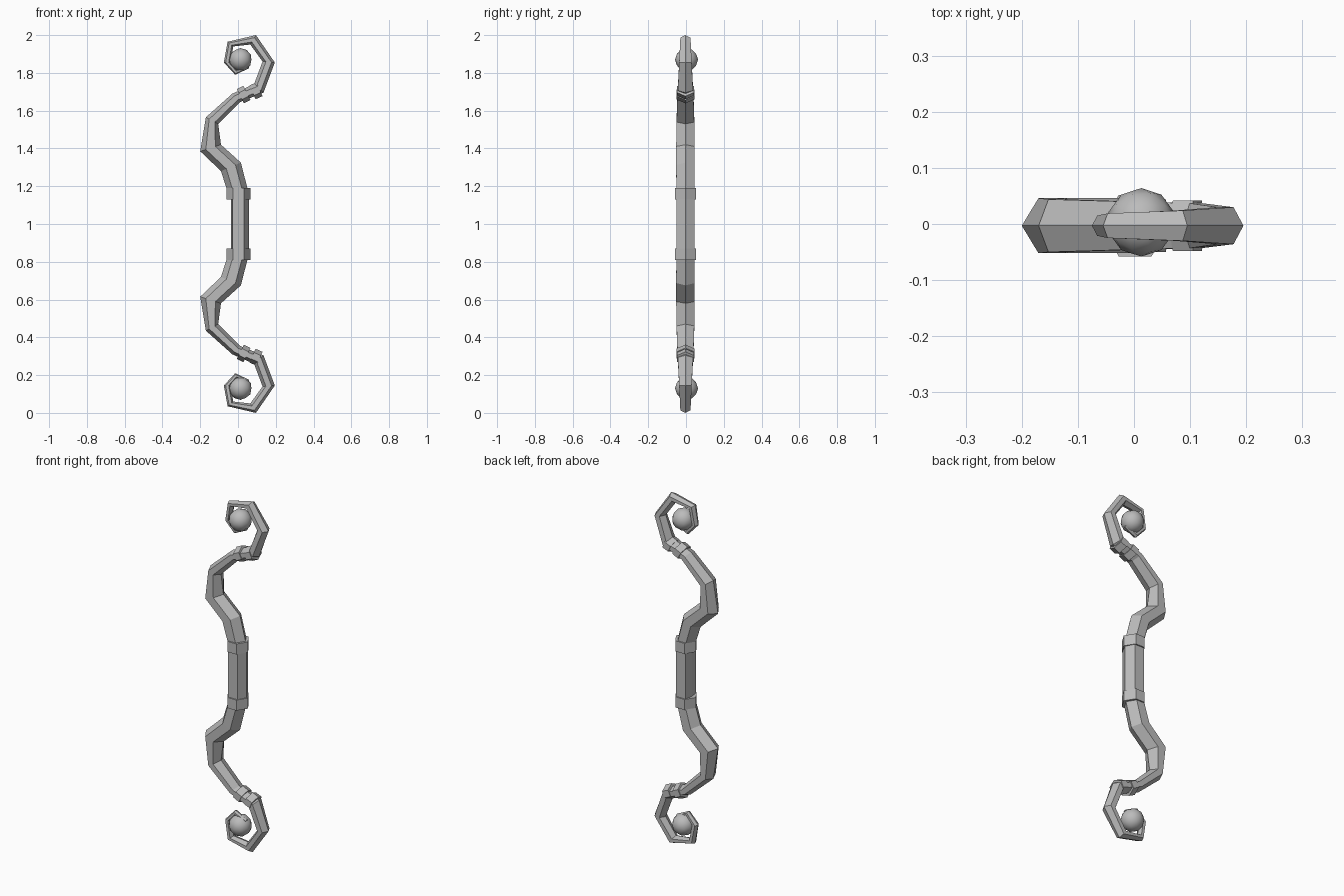
import bpy
import bmesh
from mathutils import Vector

default_cube = bpy.data.objects.get("Cube")
if default_cube:
    bpy.data.objects.remove(default_cube, do_unlink=True)

MIDDLE = 1.0
BEVEL = 0.27  # share of the section taken by each pointed edge

metal = bpy.data.materials.new("plain grey")
metal.use_nodes = True
grey = (0.5, 0.5, 0.5, 1.0)
metal.diffuse_color = grey
metal.node_tree.nodes["Principled BSDF"].inputs["Base Color"].default_value = grey


def finish(name, bm, smooth=False):
    """Turn a bmesh into a named object with the shared material."""
    bmesh.ops.recalc_face_normals(bm, faces=bm.faces[:])
    for face in bm.faces:
        face.smooth = smooth
    mesh = bpy.data.meshes.new(name)
    bm.to_mesh(mesh)
    bm.free()
    mesh.materials.append(metal)
    obj = bpy.data.objects.new(name, mesh)
    bpy.context.collection.objects.link(obj)
    return obj


def place(x, y, z, lower):
    """Reflect a point below the grip for the lower half."""
    return Vector((x, y, 2 * MIDDLE - z if lower else z))


def hex_tube(name, rings, lower=False, bevels=(BEVEL, BEVEL)):
    """Loft six-sided sections; each ring is left tip, right tip, half depth."""
    bm = bmesh.new()
    loops = []
    for left, right, depth in rings:
        left, right = Vector(left), Vector(right)
        near = left.lerp(right, bevels[0])
        far = left.lerp(right, 1 - bevels[1])
        section = [(left, 0), (near, -depth), (far, -depth),
                   (right, 0), (far, depth), (near, depth)]
        loops.append([bm.verts.new(place(p.x, y - 0.003, p.y, lower))
                      for p, y in section])
    for a, b in zip(loops, loops[1:]):
        for i in range(6):
            j = (i + 1) % 6
            bm.faces.new((a[i], a[j], b[j], b[i]))
    bm.faces.new(loops[0])
    bm.faces.new(loops[-1])
    return finish(name, bm)


def band(name, centre, direction, half_length, half_width, depth, lower):
    """Short hexagonal collar set square to a direction."""
    centre = Vector(centre)
    along = Vector(direction).normalized()
    side = Vector((-along.y, along.x)) * half_width
    rings = []
    for sign in (-1, 1):
        p = centre + along * half_length * sign
        rings.append((p + side, p - side, depth))
    hex_tube(name, rings, lower)


def ball(name, lower):
    bm = bmesh.new()
    bmesh.ops.create_icosphere(bm, subdivisions=2, radius=0.061)
    bmesh.ops.translate(bm, verts=bm.verts[:],
                        vec=place(0.013, 0.003, 1.87, lower))
    finish(name, bm, smooth=True)


# Recurved arm, from the grip up to the curled tip
ARM = [
    ((-0.055, 1.17), (0.055, 1.17), 0.048),
    ((-0.09, 1.28), (0.015, 1.325), 0.049),
    ((-0.2, 1.385), (-0.09, 1.42), 0.049),
    ((-0.17, 1.565), (-0.105, 1.53), 0.047),
    ((-0.03, 1.69), (0.01, 1.645), 0.043),
    ((0.085, 1.74), (0.135, 1.695), 0.04),
    ((0.13, 1.86), (0.195, 1.855), 0.033),
    ((0.065, 1.95), (0.095, 2.0), 0.027),
    ((-0.025, 1.94), (-0.055, 1.965), 0.022),
    ((-0.04, 1.855), (-0.075, 1.855), 0.018),
    ((-0.005, 1.815), (-0.015, 1.79), 0.015),
    ((0.05, 1.845), (0.06, 1.825), 0.01),
]

# Straight grip, flatter on its left-hand edge
hex_tube("grip", [((-0.036, z), (0.057, z), 0.048) for z in (0.84, 1.16)],
         bevels=(0.08, BEVEL))

# Upper and lower halves
for half, lower in (("upper", False), ("lower", True)):
    hex_tube(half + "_arm", ARM, lower)
    band(half + "_grip_collar", (0.002, 1.16), (0, 1), 0.03, 0.063, 0.055, lower)
    band(half + "_inner_band", (0.03, 1.685), (0.9, 0.45), 0.02, 0.042, 0.047, lower)
    band(half + "_outer_band", (0.095, 1.705), (0.9, 0.4), 0.02, 0.04, 0.045, lower)
    ball(half + "_ball", lower)
